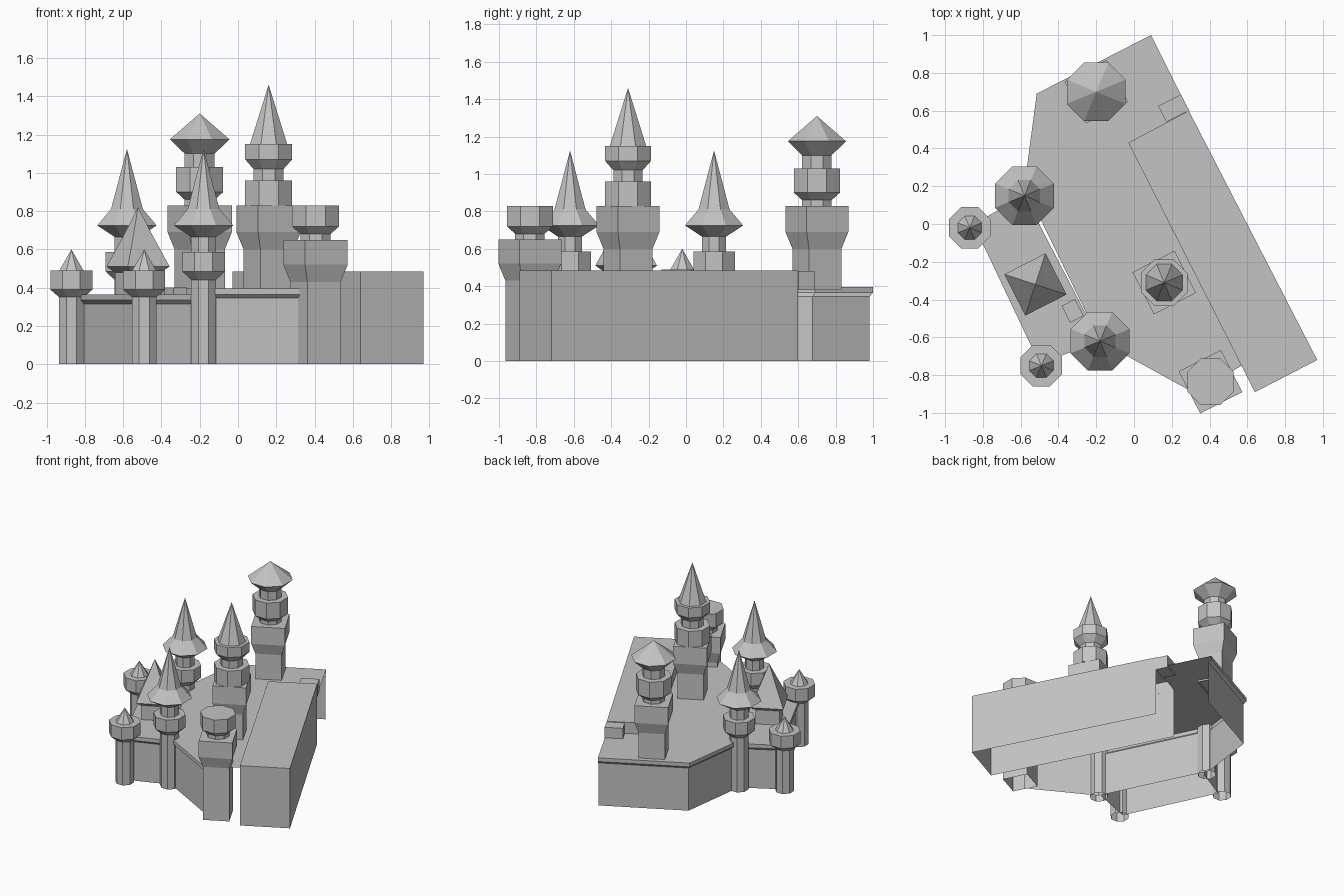
import bpy, bmesh, math
from mathutils import Vector

if "Cube" in bpy.data.objects:
    bpy.data.objects.remove(bpy.data.objects["Cube"], do_unlink=True)

stone = bpy.data.materials.new("grey_stone")
stone.use_nodes = True
colour = (0.55, 0.55, 0.55, 1)
stone.diffuse_color = colour
stone.node_tree.nodes["Principled BSDF"].inputs["Base Color"].default_value = colour

TURN = math.radians(27)      # plan rotation of the square parts


def finish(bm, name):
    mesh = bpy.data.meshes.new(name)
    bm.to_mesh(mesh)
    bm.free()
    mesh.materials.append(stone)
    obj = bpy.data.objects.new(name, mesh)
    bpy.context.collection.objects.link(obj)
    return obj


def lathe(name, centre, profile, sides=8, phase=math.radians(22.5)):
    """Stack of faceted rings given as (radius, height); radius 0 is a tip."""
    bm = bmesh.new()
    rings = []
    for r, z in profile:
        count = sides if r else 1
        rings.append([bm.verts.new((centre[0] + r * math.cos(phase + math.tau * i / sides),
                                    centre[1] + r * math.sin(phase + math.tau * i / sides), z))
                      for i in range(count)])
    for low, high in zip(rings, rings[1:]):
        for i in range(sides):
            j = (i + 1) % sides
            if len(high) == 1:
                bm.faces.new((low[i], low[j], high[0]))
            else:
                bm.faces.new((low[i], low[j], high[j], high[i]))
    if len(rings[-1]) > 1:
        bm.faces.new(rings[-1])
    return finish(bm, name)


def square(name, centre, profile):
    """Square stack given as (side, height)."""
    return lathe(name, centre, [(s / math.sqrt(2), z) for s, z in profile],
                 4, TURN + math.pi / 4)


def inset_path(path, d):
    """Mitred offset of an open anticlockwise path towards its inside."""
    pts = [Vector(p) for p in path]
    dirs = [(b - a).normalized() for a, b in zip(pts, pts[1:])]
    norms = [Vector((-v.y, v.x)) for v in dirs]
    out = []
    for i, p in enumerate(pts):
        n1, n2 = norms[max(i - 1, 0)], norms[min(i, len(norms) - 1)]
        m = n1 + n2
        out.append(p + m * (2 * d / m.length_squared))
    return out


def wall(name, path, profile, roof=None):
    """Sheet wall along a path, profile of (inset, height), optional roof outline."""
    bm = bmesh.new()
    rows = [[bm.verts.new((p.x, p.y, z)) for p in inset_path(path, d)] for d, z in profile]
    for low, high in zip(rows, rows[1:]):
        for i in range(len(path) - 1):
            bm.faces.new((low[i], low[i + 1], high[i + 1], high[i]))
    if roof is not None:
        extra = [bm.verts.new((x, y, profile[-1][1])) for x, y in roof]
        bm.faces.new(rows[-1] + extra)
    return finish(bm, name)


def cornice(top):
    return [(0.02, 0), (0.02, top - 0.05), (0, top - 0.03), (0, top)]


# Tower positions
back_left, front_left = (-0.58, 0.15), (-0.18, -0.62)
corner_back, corner_front = (-0.87, -0.02), (-0.49, -0.75)
gate, middle, rear = (0.405, -0.835), (0.16, -0.31), (-0.2, 0.7)

# Main terrace, forecourt and long hall
block_back_in, block_back_out = (-0.03, 0.43), (0.29, 0.6)
wall("terrace", [(0.09, 1.0), (-0.515, 0.69), (-0.58, 0.2), front_left, (0.32, -0.895)],
     cornice(0.395), [(0.57, -0.75), block_back_in, block_back_out])
wall("forecourt", [back_left, (-0.85, 0), (-0.5, -0.74), front_left], cornice(0.365), [])
wall("long_hall", [block_back_in, (0.64, -0.89), (0.97, -0.72), block_back_out],
     [(0, 0), (0, 0.485)], [])
wall("hall_back_step", [block_back_out, block_back_in], [(0, 0.395), (0, 0.485)])


# Small raised steps joining the levels
def step(name, centre, size, low, high):
    bm = bmesh.new()
    bmesh.ops.create_cube(bm, size=1)
    obj = finish(bm, name)
    obj.scale = (size[0], size[1], high - low)
    obj.location = (centre[0], centre[1], (low + high) / 2)
    obj.rotation_euler.z = TURN


step("hall_step", (0.21, 0.613), (0.135, 0.095), 0.38, 0.48)
step("forecourt_step", (-0.325, -0.46), (0.08, 0.1), 0.35, 0.4)

# Square tower bases with a flared upper half
for label, at, floor, flare, top in (("middle", middle, 0.38, 0.6, 0.83),
                                     ("rear", rear, 0.38, 0.6, 0.83),
                                     ("gate", gate, 0, 0.43, 0.65)):
    square(label + "_tower_base", at, [(0.195, floor), (0.195, flare),
                                      (0.25, flare + 0.09), (0.25, top)])

NECK, DRUM = 0.085, 0.133
lathe("middle_tower_turret", middle,
      [(DRUM, 0.83), (DRUM, 0.96), (NECK, 0.96), (NECK, 1.02), (DRUM, 1.07),
       (DRUM, 1.15), (0.105, 1.15), (0, 1.46)])
lathe("rear_tower_turret", rear,
      [(NECK, 0.83), (NECK, 0.86), (DRUM, 0.9), (DRUM, 1.03), (NECK, 1.03),
       (NECK, 1.1), (0.168, 1.175), (0, 1.31)])
lathe("gate_tower_turret", gate,
      [(NECK, 0.65), (NECK, 0.68), (DRUM, 0.72), (DRUM, 0.83)])

# Round-plan spired towers flanking the forecourt entrance
for label, at in (("back_left", back_left), ("front_left", front_left)):
    lathe(label + "_spire_tower", at,
          [(0.07, 0), (0.07, 0.44), (0.12, 0.485), (0.12, 0.585), (0.07, 0.585),
           (0.07, 0.665), (0.168, 0.725), (0.09, 0.81), (0, 1.125)])

# Small corner turrets of the forecourt
for label, at in (("back", corner_back), ("front", corner_front)):
    lathe(label + "_corner_turret", at,
          [(0.07, 0), (0.07, 0.35), (0.119, 0.39), (0.119, 0.49), (0.068, 0.49), (0, 0.6)])

# Gatehouse with a pyramid roof
square("gatehouse", (-0.522, -0.32),
       [(0.18, 0.36), (0.18, 0.48), (0.245, 0.51), (0.115, 0.67), (0, 0.82)])
